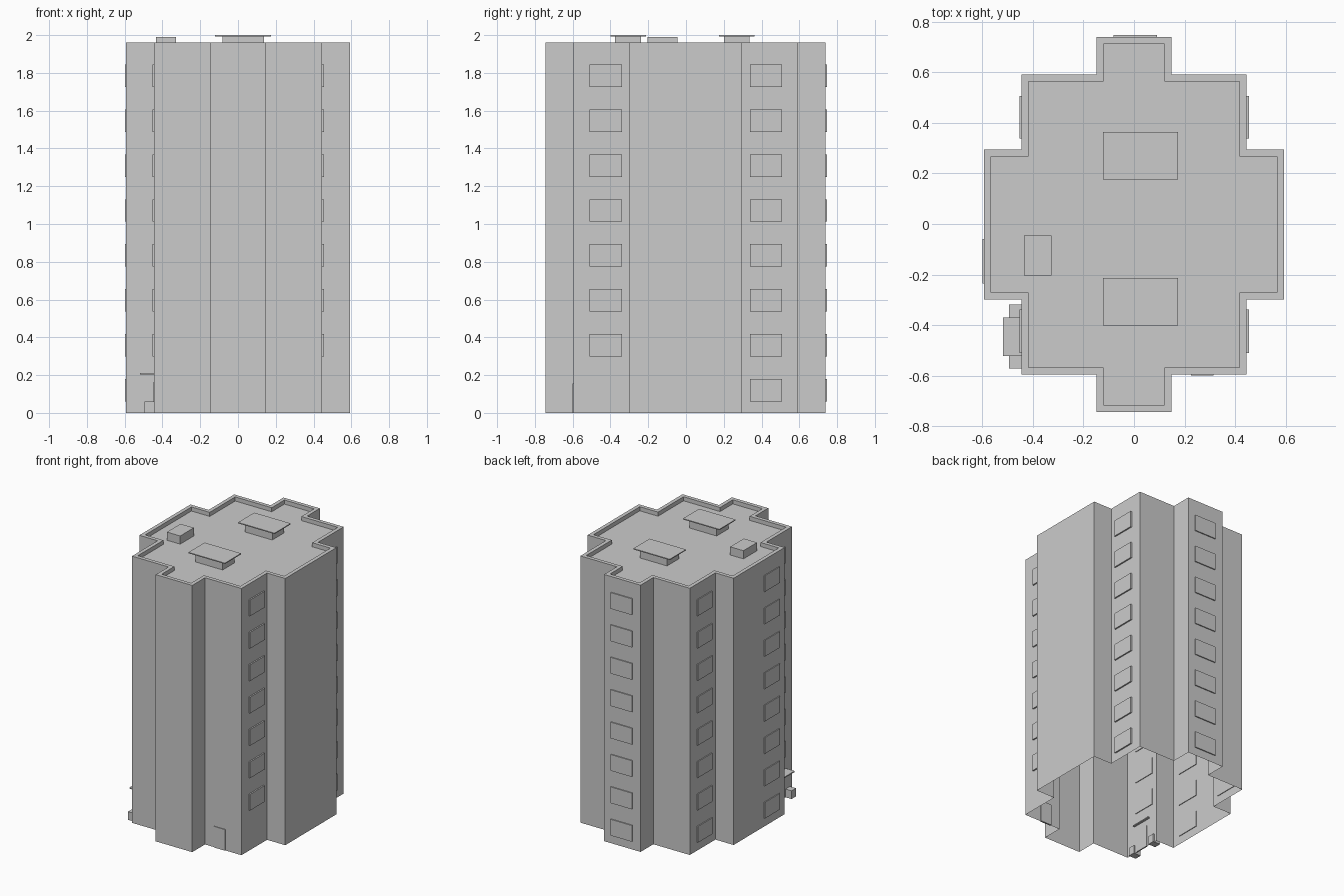
import bpy
import bmesh

cube = bpy.data.objects.get("Cube")
if cube:
    bpy.data.objects.remove(cube, do_unlink=True)

# One plain concrete colour for the whole building
grey = bpy.data.materials.new("concrete_grey")
grey.use_nodes = True
grey.diffuse_color = (0.6, 0.6, 0.6, 1)
grey.node_tree.nodes["Principled BSDF"].inputs["Base Color"].default_value = (0.6, 0.6, 0.6, 1)

U = 0.1483            # plan module
TOP = 1.96            # parapet height
ROOF = 1.93           # roof deck height
STOREY = 0.238        # floor to floor


def finish(name, bm):
    mesh = bpy.data.meshes.new(name)
    bm.to_mesh(mesh)
    bm.free()
    mesh.materials.append(grey)
    obj = bpy.data.objects.new(name, mesh)
    bpy.context.collection.objects.link(obj)
    return obj


def box(name, xs, ys, zs):
    bm = bmesh.new()
    bmesh.ops.create_cube(bm, size=1)
    for v in bm.verts:
        v.co = [r[0] if c < 0 else r[1] for c, r in zip(v.co, (xs, ys, zs))]
    return finish(name, bm)


# Stepped tower shell, open underneath, with a parapet around the roof
quarter = [(4, 2), (3, 2), (3, 4), (1, 4), (1, 5)]
quarter[0] = (4, 2)
half = quarter + [(-x, y) for x, y in reversed(quarter)]
outline = half + [(-x, -y) for x, y in half]

bm = bmesh.new()
roof = bm.faces.new([bm.verts.new((x * U, y * U - 0.002, TOP)) for x, y in outline])
bm.normal_update()
walls = bmesh.ops.extrude_edge_only(bm, edges=bm.edges[:])
for v in walls["geom"]:
    if isinstance(v, bmesh.types.BMVert):
        v.co.z = 0
bmesh.ops.recalc_face_normals(bm, faces=bm.faces[:])
bmesh.ops.inset_region(bm, faces=[roof], thickness=0.028, use_even_offset=True)
deck = bmesh.ops.extrude_face_region(bm, geom=[roof])
for v in deck["geom"]:
    if isinstance(v, bmesh.types.BMVert):
        v.co.z = ROOF
if roof.is_valid:
    bmesh.ops.delete(bm, geom=[roof], context="FACES_ONLY")
bm.normal_update()
finish("tower_shell", bm)


# Columns of raised window panels, one per storey
def windows(name, xs, ys, first=0):
    for i in range(first, 8):
        z = 0.06 + i * STOREY
        box(f"{name}_{i + 1}", xs, ys, (z, z + 0.119))


left_x = (3 * U - 0.005, 3 * U + 0.01)
right_x = (-3 * U - 0.007, -3 * U + 0.005)
back_span, front_span = (0.338, 0.507), (-0.51, -0.338)
windows("left_front_window", left_x, front_span, 1)
windows("left_back_window", left_x, back_span)
windows("right_front_window", right_x, front_span, 1)
windows("right_back_window", right_x, back_span)
windows("right_middle_window", (-4 * U - 0.006, -4 * U + 0.005), (-0.235, -0.06))
windows("back_window", (-0.082, 0.091), (0.734, 0.747))

# Doors
box("front_door", (0.225, 0.315), (-0.6, -0.588), (0, 0.155))
box("side_door", (-3 * U - 0.004, -3 * U + 0.005), (-0.5, -0.395), (0, 0.16))

# Entrance canopy and the two low flanking blocks
box("entrance_canopy", (-0.518, -0.43), (-0.522, -0.37), (0.204, 0.212))
for name, ys in (("front", (-0.571, -0.52)), ("back", (-0.37, -0.319))):
    box(f"entrance_{name}_block", (-0.494, -0.435), ys, (0, 0.06))

# Rooftop vents with flat overhanging caps, and a plain roof hatch
for name, y in (("front", -0.307), ("back", 0.269)):
    box(f"{name}_vent_base", (-0.082, 0.138), (y - 0.068, y + 0.068), (ROOF, 1.994))
    box(f"{name}_vent_cap", (-0.122, 0.174), (y - 0.094, y + 0.094), (1.993, 2.0))
box("roof_hatch", (-0.435, -0.327), (-0.204, -0.046), (ROOF, 1.99))
